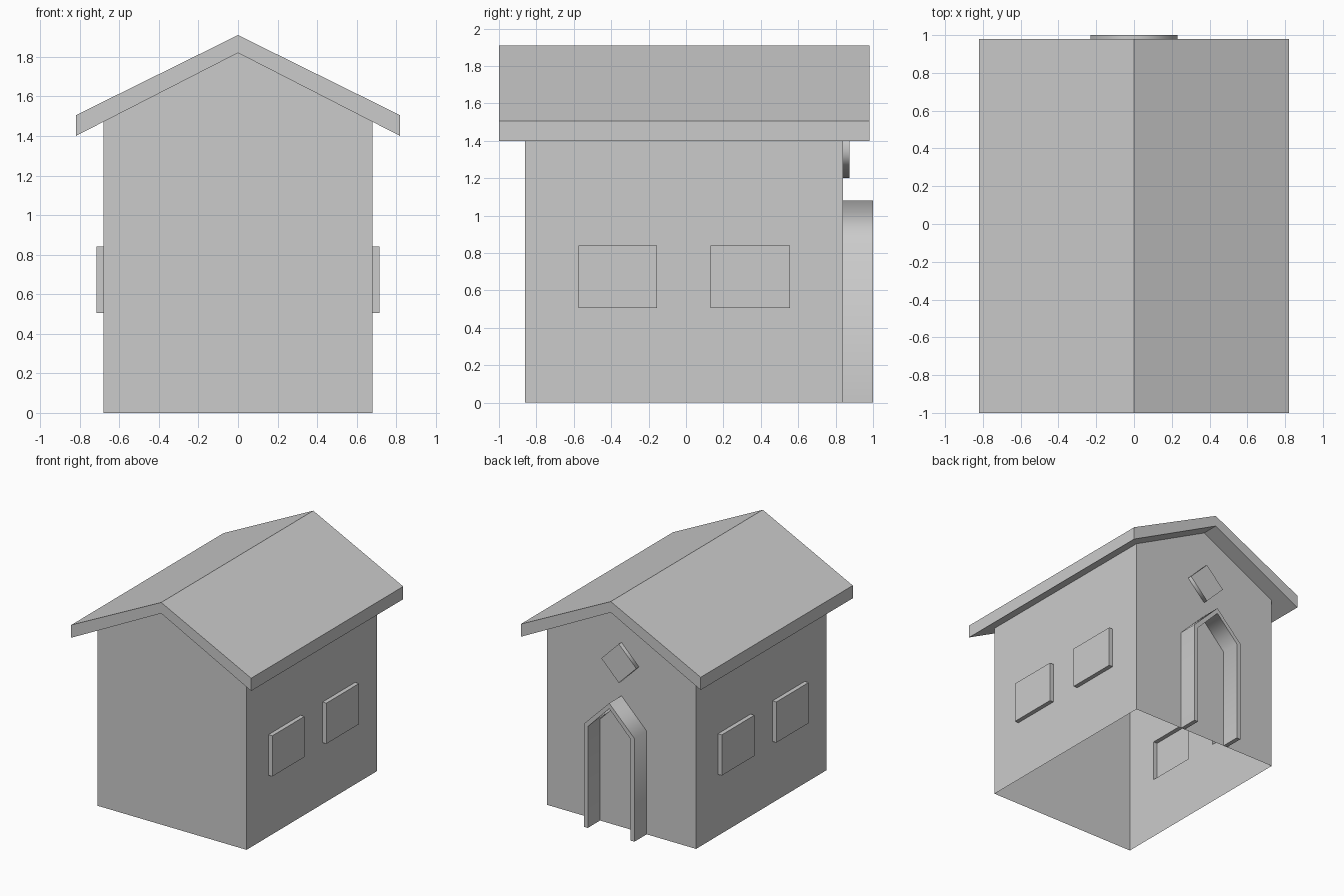
import bpy, bmesh
from mathutils import Vector

if "Cube" in bpy.data.objects:
    bpy.data.objects.remove(bpy.data.objects["Cube"])


def finish(bm, name):
    bmesh.ops.remove_doubles(bm, verts=bm.verts, dist=1e-4)
    bmesh.ops.recalc_face_normals(bm, faces=bm.faces)
    me = bpy.data.meshes.new(name)
    bm.to_mesh(me)
    bm.free()
    ob = bpy.data.objects.new(name, me)
    bpy.context.collection.objects.link(ob)
    return ob


def prism(name, profile, y0, y1, smooth_sides=False):
    """Extrude an x-z profile along y."""
    bm = bmesh.new()
    face = bm.faces.new([bm.verts.new((x, y0, z)) for x, z in profile])
    ext = bmesh.ops.extrude_face_region(bm, geom=[face], use_keep_orig=True)
    moved = [v for v in ext["geom"] if isinstance(v, bmesh.types.BMVert)]
    bmesh.ops.translate(bm, verts=moved, vec=(0, y1 - y0, 0))
    bm.normal_update()
    for f in bm.faces:
        side = abs(f.normal.y) < 0.5
        ground = all(v.co.z < 1e-4 for v in f.verts)
        f.smooth = smooth_sides and side and not ground
    return finish(bm, name)


def mirrored(half):
    """Right half of a profile, top to bottom, completed to the left."""
    return half + [(-x, z) for x, z in reversed(half) if x > 0]


# Walls: an open-bottomed shell with window panels pushed outward
W, FRONT, BACK, EAVE, PEAK = 0.68, -0.86, 0.84, 1.472, 1.82
ys = [FRONT, -0.575, -0.155, 0.13, 0.555, BACK]
zs = [0, 0.505, 0.84, EAVE]
bm = bmesh.new()
for s in (-1, 1):
    for i in range(5):
        for j in range(3):
            a, b, c, d = ys[i], ys[i + 1], zs[j], zs[j + 1]
            ring = [Vector((s * W, y, z)) for y, z in ((a, c), (b, c), (b, d), (a, d))]
            if j == 1 and i in (1, 3):
                out = [p + Vector((s * 0.035, 0, 0)) for p in ring]
                for k in range(4):
                    n = (k + 1) % 4
                    bm.faces.new([bm.verts.new(p) for p in (ring[k], ring[n], out[n], out[k])])
                ring = out
            bm.faces.new([bm.verts.new(p) for p in ring])
gable = [(W, z) for z in zs] + [(0, PEAK)] + [(-W, z) for z in reversed(zs)]
for y in (FRONT, BACK):
    bm.faces.new([bm.verts.new((x, y, z)) for x, z in gable])
finish(bm, "walls_with_windows")

# Roof: thick gable overhanging all sides
prism("roof", [(0, 1.91), (0.82, 1.505), (0.82, 1.40), (0, PEAK),
               (-0.82, 1.40), (-0.82, 1.505)], -1.0, 0.98)

# Pointed door surround on the back wall
prism("door_frame", [(0, 1.08), (0.23, 0.85), (0.23, 0), (0.195, 0), (0.195, 0.835),
                     (0, 1.035), (-0.195, 0.835), (-0.195, 0), (-0.23, 0), (-0.23, 0.85)],
      BACK, 1.0, True)

# Diamond panel above the door
prism("diamond_panel", mirrored([(0, 1.52), (0.16, 1.36), (0, 1.20)]), BACK, 0.875, True)
